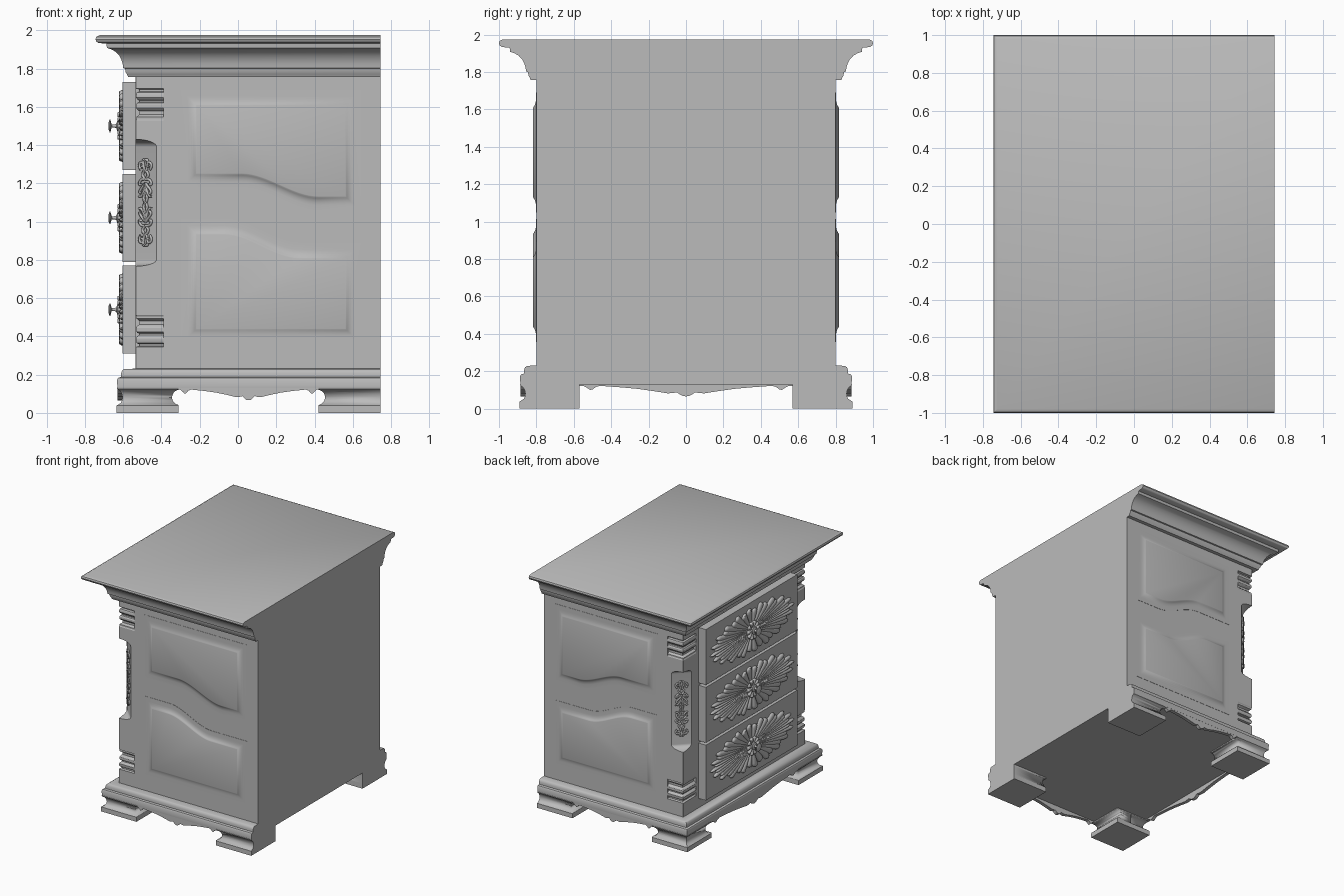
import bpy, bmesh, math
from mathutils import Vector, Matrix

if "Cube" in bpy.data.objects:
    bpy.data.objects.remove(bpy.data.objects["Cube"])

wood = bpy.data.materials.new("grey wood")
wood.diffuse_color = (0.5, 0.5, 0.5, 1)
wood.use_nodes = True
wood.node_tree.nodes["Principled BSDF"].inputs["Base Color"].default_value = wood.diffuse_color
BACK, FRONT, SIDE = 0.745, -0.545, 0.8


def finish(bm, name, angle=35):
    bmesh.ops.recalc_face_normals(bm, faces=bm.faces)
    me = bpy.data.meshes.new(name)
    bm.to_mesh(me)
    bm.free()
    me.materials.append(wood)
    me.shade_smooth()
    me.set_sharp_from_angle(angle=math.radians(angle))
    ob = bpy.data.objects.new(name, me)
    bpy.context.collection.objects.link(ob)
    return ob


def loft(name, rings, angle=35, bm=None):
    """Skin a list of equal-length closed rings and cap both ends."""
    own = bm is None
    bm = bm or bmesh.new()
    vs = [[bm.verts.new(p) for p in r] for r in rings]
    n = len(vs[0])
    for a, b in zip(vs, vs[1:]):
        for i in range(n):
            j = (i + 1) % n
            bm.faces.new((a[i], a[j], b[j], b[i]))
    bm.faces.new(vs[0])
    bm.faces.new(vs[-1])
    return finish(bm, name, angle) if own else None


def rect(x0, x1, y0, y1, z):
    return [(x0, y0, z), (x1, y0, z), (x1, y1, z), (x0, y1, z)]


def box(name, x0, x1, y0, y1, z0, z1):
    return loft(name, [rect(x0, x1, y0, y1, z0), rect(x0, x1, y0, y1, z1)])


def moulding(name, profile):
    """Moulded slab: profile (offset, z) runs round three sides, flat at the back."""
    return loft(name, [rect(FRONT - o, BACK, -SIDE - o, SIDE + o, z) for o, z in profile])


# Carcass
box("carcass_sides", -0.39, BACK, -SIDE, SIDE, 0.2, 1.77)
box("carcass_front", -0.535, -0.3, -0.63, 0.63, 0.2, 1.77)

# Cornice and base mouldings
moulding("cornice_top", [(.03, 1.757), (.035, 1.77), (.042, 1.78), (.045, 1.80), (.055, 1.803),
                         (.058, 1.825), (.064, 1.845), (.076, 1.868), (.095, 1.888), (.12, 1.902),
                         (.14, 1.908), (.143, 1.93), (.185, 1.934), (.196, 1.942), (.2, 1.953),
                         (.196, 1.966), (.178, 1.975)])
moulding("base_moulding", [(.085, .13), (.088, .172), (.082, .183), (.066, .188), (.066, .208),
                           (.06, .222), (.05, .229), (0, .231)])

# Bracket feet with coved outer sides and a round bite toward the apron
FOOT = [(.09, 0), (.09, .038), (.08, .044), (.068, .052), (.061, .066), (.059, .082),
        (.063, .1), (.072, .115), (.086, .124), (.088, .132)]


def cutter(name, loc, axis, length):
    bm = bmesh.new()
    rot = Matrix.Rotation(math.pi / 2, 4, axis)
    bmesh.ops.create_cone(bm, cap_ends=True, segments=20, radius1=.04, radius2=.04,
                          depth=length, matrix=Matrix.Translation(loc) @ rot)
    ob = finish(bm, name)
    ob.hide_render = True
    ob.hide_viewport = True
    return ob


bites = [cutter("side_bite_cutter_%d" % i, (x, 0, .081), 'X', 2.2) for i, x in enumerate((-.305, .415))]
for s in (-1, 1):
    bites.append(cutter("front_bite_cutter_%d" % s, (-.6, s * .57, .081), 'Y', .3))
for s in (-1, 1):
    for place in ("front", "back"):
        rings = []
        for o, z in FOOT:
            x0, x1 = (FRONT - o, -.31) if place == "front" else (.42, BACK)
            rings.append(rect(x0, x1, s * .57, s * (SIDE + o), z))
        foot = loft(place + "_foot", rings)
        cuts = [bites[0 if place == "front" else 1]]
        if place == "front":
            cuts.append(bites[2 if s < 0 else 3])
        for c in cuts:
            m = foot.modifiers.new("bite", 'BOOLEAN')
            m.object, m.operation, m.solver = c, 'DIFFERENCE', 'EXACT'

# Scalloped aprons: (fraction of half length, z)
SCALLOP = [(0, .066), (.03, .068), (.06, .077), (.085, .088), (.12, .084), (.17, .082), (.3, .094),
           (.45, .106), (.6, .114), (.8, .122), (.84, .116), (.865, .104), (.89, .1), (.91, .108),
           (.95, .121), (1, .122)]


def apron(name, centre, half, place):
    pts = [(-f, z) for f, z in reversed(SCALLOP[1:])] + SCALLOP + [(1, .15), (-1, .15)]
    loft(name, [[place(centre + f * half, d, z) for f, z in pts] for d in (.055, .084)], 30)


for s in (-1, 1):
    apron("side_apron", .055, .375, lambda u, d, z: (u, s * (SIDE + d), z))
apron("front_apron", 0, .575, lambda u, d, z: (FRONT - d, u, z))

# Raised side panels with one S-curved edge
BEVEL = [(0, -.01), (0, .002), (.036, .002), (.05, .0035), (.062, .007), (.071, .0115), (.078, .0165), (.083, .018)]


def panel(name, s, flat, edge_hi, edge_lo, c0, c1):
    sign = 1 if edge_hi > flat else -1          # which way the curved edge faces
    rings = []
    for d, h in BEVEL:
        y = s * (SIDE + h)
        ring = [(.645 - d, y, flat + sign * d), (-.3 + d, y, flat + sign * d),
                (-.3 + d, y, edge_hi - sign * d)]
        for i in range(17):
            t = i / 16
            ring.append((c0 + (c1 - c0) * t, y,
                         edge_hi + (edge_lo - edge_hi) * t * t * (3 - 2 * t) - sign * d))
        ring.append((.645 - d, y, edge_lo - sign * d))
        rings.append(ring)
    loft(name, rings, 40)


for s in (-1, 1):
    panel("upper_side_panel", s, 1.69, 1.17, 1.05, .02, .42)
    panel("lower_side_panel", s, .357, 1.015, .89, -.07, .32)

# Corner posts: square blocks, moulded necks, chamfered middle
NECK = [(0, 0), (.018, .004), (.018, .014), (.006, .02), (.001, .032), (.001, .045), (.008, .056),
        (.018, .062), (.018, .07), (.008, .074), (.002, .084), (.002, .1), (.01, .112), (.02, .118),
        (.02, .135), (.012, .142), (.004, .148), (.004, .16), (0, .166)]
ARCH = [(math.sin(a), math.cos(a)) for a in [i * math.pi / 16 for i in range(9)]]
LEVELS = [(0, 0, .22)] + [(o, 0, .345 + h) for o, h in NECK]
LEVELS += [(0, .001 + .109 * c, .803 - .036 * h) for c, h in ARCH]
LEVELS += [(0, .001 + .109 * c, 1.39 + .04 * h) for c, h in reversed(ARCH)]
LEVELS += [(o, 0, 1.695 - h) for o, h in reversed(NECK)] + [(0, 0, 1.765)]
for s in (-1, 1):
    rings = []
    for o, c, z in LEVELS:
        x, y, c = -.535 + o, .8 - o, max(c, .001)
        rings.append([(-.37, s * (.615 + o), z), (x, s * (.615 + o), z), (x, s * (y - c), z),
                      (x + c, s * y, z), (-.37, s * y, z)])
    loft("corner_post", rings, 30)


# Carved scrollwork on the chamfers: spirals and leaves
def scroll_strokes():
    spiral = [((.024 - .0022 * i) * math.cos(.75 * i - 1.2) + .025,
               (.024 - .0022 * i) * math.sin(.75 * i - 1.2) + .195) for i in range(10)]
    return [spiral,
            [(.004, .16), (.012, .185), (.018, .21), (.012, .228), (.002, .222)],
            [(.003, .17), (.018, .155), (.022, .14), (.008, .128), (.003, .118)],
            [(.002, .12), (.02, .125), (.04, .112), (.046, .095), (.032, .09), (.03, .1)],
            [(.002, .1), (.016, .085), (.034, .07), (.044, .052), (.03, .046)],
            [(.003, .09), (.01, .06), (.022, .042), (.036, .028), (.046, .034)],
            [(.002, .07), (.008, .04), (.014, .02), (.006, .004)]]


for s in (-1, 1):
    cu = bpy.data.curves.new("post_scrollwork", 'CURVE')
    cu.dimensions = '3D'
    cu.bevel_depth, cu.bevel_resolution, cu.resolution_u = .0075, 1, 3
    cu.materials.append(wood)
    out = Vector((-1, s, 0)).normalized()
    across = Vector((1, s, 0)).normalized()
    origin = Vector((-.48, s * .745, 1.1)) + out * .006
    for stroke in scroll_strokes():
        for m in (-1, 1):
            for v in (-1, 1):
                sp = cu.splines.new('NURBS')
                sp.points.add(len(stroke) - 1)
                sp.use_endpoint_u, sp.order_u = True, 3
                for p, (u, w) in zip(sp.points, stroke):
                    p.co = (*(origin + across * u * m + Vector((0, 0, w * v))), 1)
    ob = bpy.data.objects.new("post_scrollwork", cu)
    bpy.context.collection.objects.link(ob)


# Drawers with sunburst carving and turned knobs
def petal(bm, y, z, ang, r0, r1, width, depth, x):
    """Rounded ray, widening outward, lying on the drawer front."""
    rings = []
    for t, w in ((0, .25), (.4, .55), (.75, .9), (.9, 1), (.97, .7), (1, .25)):
        r = r0 + (r1 - r0) * t
        ring = []
        for k in range(7):
            a = math.pi * k / 6
            c, h = math.cos(a) * width * w, math.sin(a) * depth * min(1, w + .25)
            ring.append((x - h, y + r * math.cos(ang) - c * math.sin(ang),
                         z + r * math.sin(ang) + c * math.cos(ang)))
        rings.append(ring)
    loft("", rings, bm=bm)


def lathe(name, x, z, profile, n=20):
    loft(name, [[(x - d, r * math.cos(2 * math.pi * i / n), z + r * math.sin(2 * math.pi * i / n))
                 for i in range(n)] for r, d in profile])


RAYS = 40
for zc, label in ((1.50, "top"), (1.02, "middle"), (.54, "bottom")):
    box(label + "_drawer", -.603, -.53, -.6, .6, zc - .23, zc + .23)
    bm = bmesh.new()
    for i in range(RAYS):
        t = 2 * math.pi * (i + .5) / RAYS
        k = 1 if i % 2 else .9
        y, z = .545 * k * math.cos(t), .185 * k * math.sin(t)
        r = math.hypot(y, z)
        petal(bm, 0, zc, math.atan2(z, y), .04, r, .012 + .02 * abs(math.sin(t)), .021, -.601)
    for i in range(10):                         # inner rosette
        petal(bm, 0, zc, 2 * math.pi * i / 10, .01, .075, .02, .03, -.601)
    finish(bm, label + "_sunburst", 50)
    lathe(label + "_knob", -.6, zc, [(.03, 0), (.03, .03), (.012, .036), (.008, .045), (.008, .06),
                                     (.02, .064), (.033, .067), (.033, .071), (.02, .076), (.004, .078)])
